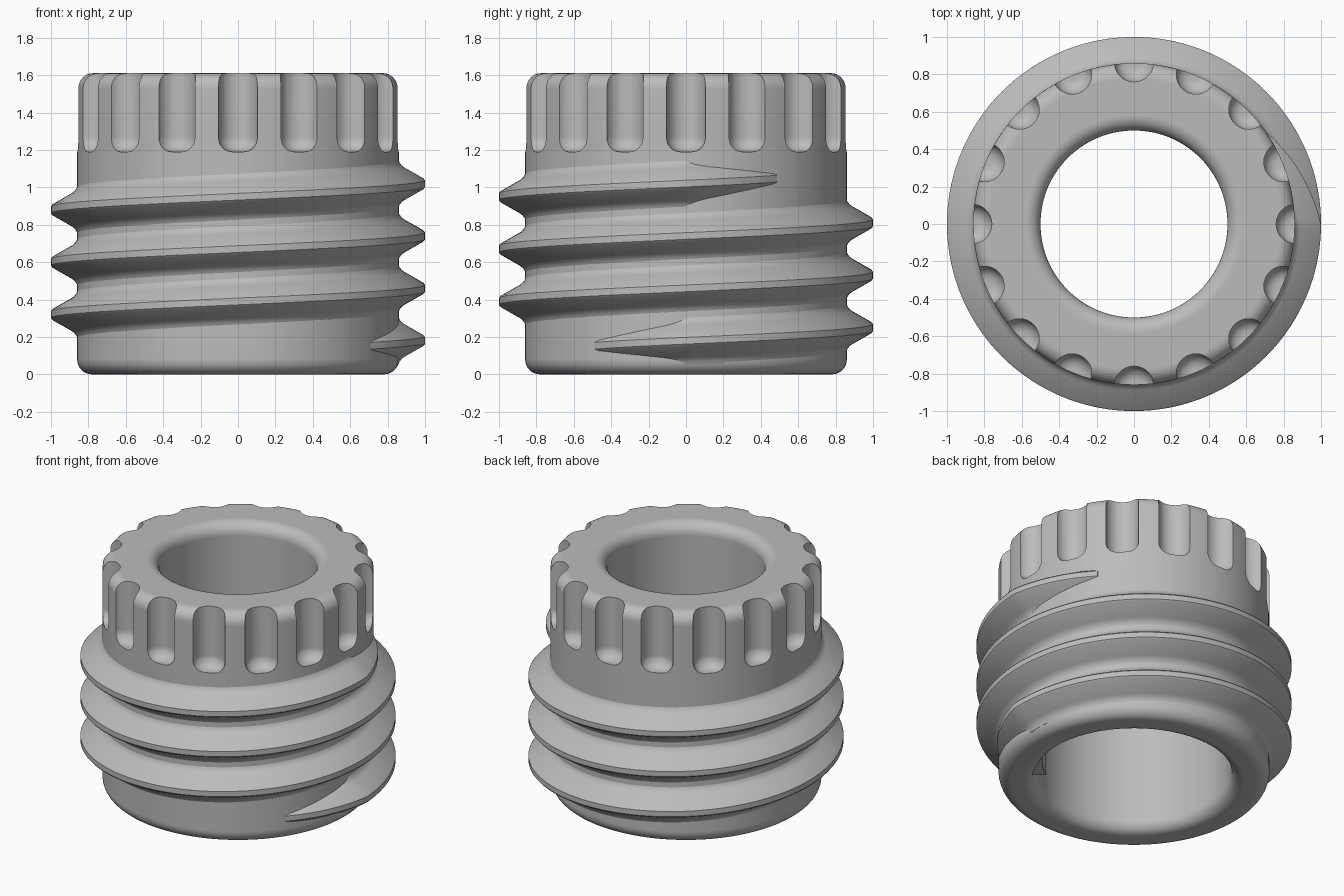
import bpy, bmesh, math
from mathutils import Vector, Matrix

cube = bpy.data.objects.get("Cube")
if cube:
    bpy.data.objects.remove(cube, do_unlink=True)

RADIUS, HEIGHT, CREST = 0.86, 1.61, 1.0
PITCH, START, END = 0.28, -34.5, 1080 + 34.5

grey = bpy.data.materials.new("plain grey")
grey.use_nodes = True
grey.diffuse_color = (0.5, 0.5, 0.5, 1)
grey.node_tree.nodes["Principled BSDF"].inputs["Base Color"].default_value = (0.5, 0.5, 0.5, 1)


def make_object(name, bm):
    bmesh.ops.recalc_face_normals(bm, faces=bm.faces)
    mesh = bpy.data.meshes.new(name)
    bm.to_mesh(mesh)
    bm.free()
    mesh.materials.append(grey)
    obj = bpy.data.objects.new(name, mesh)
    bpy.context.collection.objects.link(obj)
    return obj


def activate(obj):
    bpy.ops.object.select_all(action='DESELECT')
    obj.select_set(True)
    bpy.context.view_layer.objects.active = obj


def rounded(corners, closed=True, steps=8):
    """Round square corners given as (r, z, fillet radius)."""
    pts = []
    n = len(corners)
    for i, (r, z, f) in enumerate(corners):
        p = Vector((r, 0, z))
        if f == 0:
            pts.append(p)
            continue
        a = (Vector((corners[i - 1][0], 0, corners[i - 1][1])) - p).normalized()
        nxt = corners[(i + 1) % n]
        b = (Vector((nxt[0], 0, nxt[1])) - p).normalized()
        pts.append(p + a * (f + 0.006))  # support loop keeps flats flat
        for s in range(steps + 1):
            t = s / steps * math.pi / 2
            pts.append(p + (a + b) * f - (b * math.cos(t) + a * math.sin(t)) * f)
        pts.append(p + b * (f + 0.006))
    return pts


def lathe(bm, pts, segments, closed):
    verts = [bm.verts.new(p) for p in pts]
    edges = [bm.edges.new(pair) for pair in zip(verts, verts[1:])]
    if closed:
        edges.append(bm.edges.new((verts[-1], verts[0])))
    bmesh.ops.spin(bm, geom=verts + edges, cent=(0, 0, 0), axis=(0, 0, 1),
                   angle=math.tau, steps=segments, use_merge=True)
    bmesh.ops.remove_doubles(bm, verts=bm.verts, dist=1e-5)


# Sleeve with a stepped bore and rounded rims
bm = bmesh.new()
lathe(bm, rounded([
    (RADIUS, 0, 0.08), (RADIUS, HEIGHT, 0.08), (0.5, HEIGHT, 0.08),
    (0.5, 0.95, 0), (0.62, 0.95, 0), (0.62, 0, 0.08)]), 128, True)
body = make_object("sleeve_body", bm)

# Round-bottomed grip flutes around the top
cut = bmesh.new()
lathe(cut, rounded([(0, 1.8, 0), (0, 1.19, 0), (0.105, 1.19, 0.075), (0.105, 1.8, 0)]),
      32, False)
caps = [e for e in cut.edges if e.is_boundary]
bmesh.ops.holes_fill(cut, edges=caps)
bmesh.ops.translate(cut, verts=cut.verts, vec=(RADIUS + 0.005, 0, 0))
original = cut.verts[:] + cut.edges[:] + cut.faces[:]
for i in range(1, 16):
    copy = bmesh.ops.duplicate(cut, geom=original)["geom"]
    bmesh.ops.rotate(cut, verts=[v for v in copy if isinstance(v, bmesh.types.BMVert)],
                     cent=(0, 0, 0), matrix=Matrix.Rotation(i * math.tau / 16, 3, 'Z'))
cutter = make_object("flute_cutter", cut)
cutter.hide_render = True
mod = body.modifiers.new("flutes", 'BOOLEAN')
mod.operation = 'DIFFERENCE'
mod.solver = 'EXACT'
mod.object = cutter
activate(body)
bpy.ops.object.modifier_apply(modifier=mod.name)
bpy.data.objects.remove(cutter, do_unlink=True)

# Helical thread that sinks into the sleeve at both ends
upper = [(CREST, 0.018), (0.992, 0.028), (0.89, 0.086), (0.874, 0.099), (0.864, 0.113), (0.855, 0.135)]
section = [(0.7, -0.135)] + [(r, -h) for r, h in reversed(upper)] + upper + [(0.7, 0.135)]
bm = bmesh.new()
rings = []
count = 460
for i in range(count + 1):
    deg = START + (END - START) * i / count
    fade = min(1, (deg - START) / 34.5, (END - deg) / 34.5)
    sink = (CREST - RADIUS - 0.001) * (1 - fade)
    a = math.radians(deg)
    mid = 0.18 + PITCH * deg / 360
    rings.append([bm.verts.new(((r - sink) * math.cos(a), (r - sink) * math.sin(a), mid + h))
                  for r, h in section])
n = len(section)
for low, high in zip(rings, rings[1:]):
    for j in range(n):
        k = (j + 1) % n
        bm.faces.new((low[j], low[k], high[k], high[j]))
bm.faces.new(rings[0])
bm.faces.new(rings[-1])
thread = make_object("screw_thread", bm)

for obj in (body, thread):
    activate(obj)
    bpy.ops.object.shade_smooth_by_angle(angle=math.radians(35))
